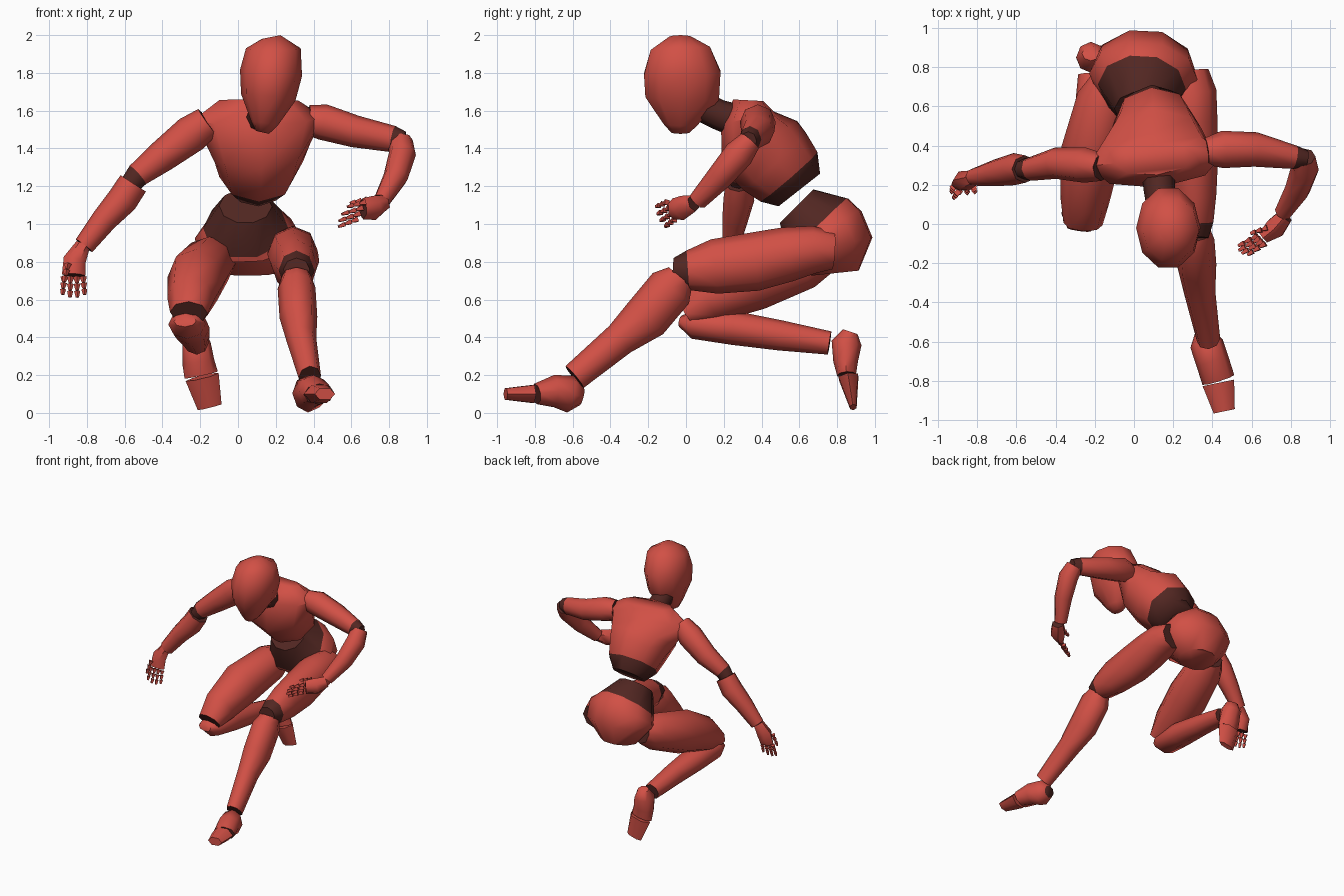
import bpy, bmesh, math
from mathutils import Vector


def material(name, rgb):
    m = bpy.data.materials.new(name)
    m.diffuse_color = (*rgb, 1)
    return m


RED = material("red", (0.64, 0.08, 0.06))
DARK = material("dark_joint", (0.085, 0.02, 0.016))
X, Y, Z = (1, 0, 0), (0, 1, 0), (0, 0, 1)


def loft(bm, stations, side, sides=8, dark=(0, 0)):
    """Rings (x, y, z, half width, half depth) across a path; dark = dark bands at start, end."""
    pts = [Vector(s[:3]) for s in stations]
    n = len(pts)
    rings = []
    for i, s in enumerate(stations):
        t = (pts[min(i + 1, n - 1)] - pts[max(i - 1, 0)]).normalized()
        u = Vector(side)
        u = (u - t * u.dot(t)).normalized()
        v = t.cross(u)
        rings.append([bm.verts.new(pts[i] + u * s[3] * math.cos(a) + v * s[4] * math.sin(a))
                      for a in (2 * math.pi * k / sides for k in range(sides))])
    faces = [(0, bm.faces.new(rings[0]))]
    for i in range(n - 1):
        for k in range(sides):
            j = (k + 1) % sides
            faces.append((i + 1, bm.faces.new((rings[i][k], rings[i][j],
                                               rings[i + 1][j], rings[i + 1][k]))))
    faces.append((n, bm.faces.new(rings[-1])))
    for band, f in faces:
        f.material_index = int(band < dark[0] or band > n - dark[1])


def finish(name, bm):
    bmesh.ops.recalc_face_normals(bm, faces=bm.faces)
    me = bpy.data.meshes.new(name)
    bm.to_mesh(me)
    bm.free()
    me.materials.append(RED)
    me.materials.append(DARK)
    ob = bpy.data.objects.new(name, me)
    bpy.context.collection.objects.link(ob)
    bpy.ops.object.select_all(action='DESELECT')
    ob.select_set(True)
    bpy.context.view_layer.objects.active = ob
    bpy.ops.object.shade_smooth_by_angle(angle=math.radians(58))


def part(name, stations, side=X, sides=8, dark=(1, 1)):
    bm = bmesh.new()
    loft(bm, stations, side, sides, dark)
    finish(name, bm)


def fingers(name, base, spread, along, thumb, thumb_dir):
    """Four fingers and a thumb, each of three short tapered joints."""
    bm = bmesh.new()
    base, spread, along = Vector(base), Vector(spread), Vector(along)
    roots = [(base + spread * (k / 1.5 - 1), along * (1 - 0.12 * abs(k - 1.5)) + spread * (k - 1.5) * 0.12)
             for k in range(4)]
    roots.append((Vector(thumb), Vector(thumb_dir)))
    for p, d in roots:
        for j in range(3):
            a, b = p + d * (j / 3), p + d * (j / 3 + 0.29)
            loft(bm, [(*a, 0.02 - 0.002 * j, 0.02 - 0.002 * j), (*b, 0.009, 0.009)], spread, 4)
    finish(name, bm)


# Head, neck and trunk
part("head", [(.13, -.03, 1.485, .035, .05), (.14, -.03, 1.53, .07, .095), (.16, -.02, 1.67, .145, .205),
              (.175, -.02, 1.80, .165, .213), (.187, -.03, 1.93, .145, .165), (.175, -.03, 1.99, .05, .06)],
     sides=10, dark=(0, 0))
part("neck", [(.14, .08, 1.625, .075, .08), (.13, .17, 1.58, .08, .08), (.12, .29, 1.54, .085, .09)],
     dark=(3, 1))
part("chest", [(.11, .33, 1.655, .21, .08), (.11, .325, 1.56, .345, .145), (.11, .39, 1.42, .275, .235),
               (.11, .47, 1.33, .235, .225), (.10, .545, 1.25, .20, .20), (.10, .60, 1.18, .13, .14)],
     side=(1, .1, -.03), dark=(0, 2))
part("pelvis", [(.04, .585, 1.095, .14, .13), (.04, .70, .98, .225, .23), (.05, .745, .935, .28, .235),
                (.05, .775, .88, .27, .225), (.05, .79, .74, .15, .13)],
     side=(1, -.05, 0), sides=10, dark=(2, 0))

# Stretched leg
part("right_thigh", [(.28, .78, .86, .10, .10), (.29, .68, .865, .13, .125), (.29, .54, .84, .135, .145),
                     (.30, .36, .80, .13, .155), (.31, .15, .775, .11, .145), (.31, .01, .755, .095, .105),
                     (.31, -.07, .76, .07, .06)], dark=(1, 2))
part("right_shin", [(.31, -.03, .72, .08, .08), (.31, -.08, .66, .10, .125), (.32, -.21, .505, .10, .125),
                    (.335, -.35, .39, .08, .09), (.38, -.59, .19, .06, .075)])
part("right_foot", [(.36, -.55, .085, .05, .045), (.37, -.61, .10, .085, .10), (.40, -.70, .115, .085, .085),
                    (.43, -.795, .10, .085, .055)])
part("right_toes", [(.43, -.81, .10, .082, .055), (.46, -.955, .10, .055, .035)], sides=6, dark=(0, 0))

# Folded leg
part("left_thigh", [(-.12, .75, .83, .09, .09), (-.15, .64, .80, .14, .14), (-.22, .36, .71, .155, .168),
                    (-.25, .12, .605, .125, .135), (-.26, .0, .53, .10, .07)])
part("left_shin", [(-.28, -.03, .485, .06, .03), (-.27, .04, .47, .10, .078), (-.25, .25, .45, .10, .09),
                   (-.23, .50, .41, .08, .08), (-.22, .76, .37, .065, .062)], dark=(0, 1))
part("left_foot", [(-.22, .87, .43, .045, .04), (-.22, .85, .37, .075, .08), (-.21, .845, .27, .085, .065),
                   (-.195, .85, .20, .09, .05)], dark=(0, 1))
part("left_toes", [(-.19, .86, .19, .09, .06), (-.15, .885, .03, .065, .02)], sides=6, dark=(0, 0))

# Lowered arm
part("left_upper_arm", [(-.16, .29, 1.54, .07, .085), (-.25, .30, 1.475, .09, .10), (-.40, .31, 1.36, .08, .085),
                        (-.53, .28, 1.26, .06, .065), (-.57, .28, 1.21, .05, .055)], side=Y, dark=(1, 2))
part("left_forearm", [(-.555, .28, 1.215, .07, .08), (-.61, .28, 1.13, .082, .082),
                      (-.71, .26, 1.02, .068, .068), (-.815, .24, .885, .045, .055)], side=Y)
part("left_hand", [(-.82, .235, .89, .04, .04), (-.865, .22, .81, .06, .055), (-.87, .20, .73, .062, .035)],
     sides=6)
fingers("left_fingers", (-.87, .19, .72), (.05, 0, 0), (0, -.04, -.12), (-.90, .16, .79), (-.02, -.03, -.10))

# Bent arm
part("right_upper_arm", [(.37, .37, 1.55, .07, .08), (.45, .38, 1.54, .095, .095), (.62, .38, 1.49, .088, .085),
                         (.82, .34, 1.45, .06, .07), (.88, .33, 1.44, .045, .05)], side=Y, dark=(1, 2))
part("right_forearm", [(.86, .34, 1.44, .065, .06), (.87, .28, 1.37, .072, .08),
                       (.835, .18, 1.25, .066, .07), (.76, .06, 1.12, .045, .05)])
part("right_hand", [(.77, .04, 1.11, .045, .045), (.72, -.02, 1.085, .065, .06), (.66, -.07, 1.08, .055, .035)],
     side=Z, sides=6)
fingers("right_fingers", (.65, -.08, 1.07), (.02, -.02, .045), (-.12, -.07, -.04),
        (.68, -.02, 1.13), (-.09, -.03, -.02))
